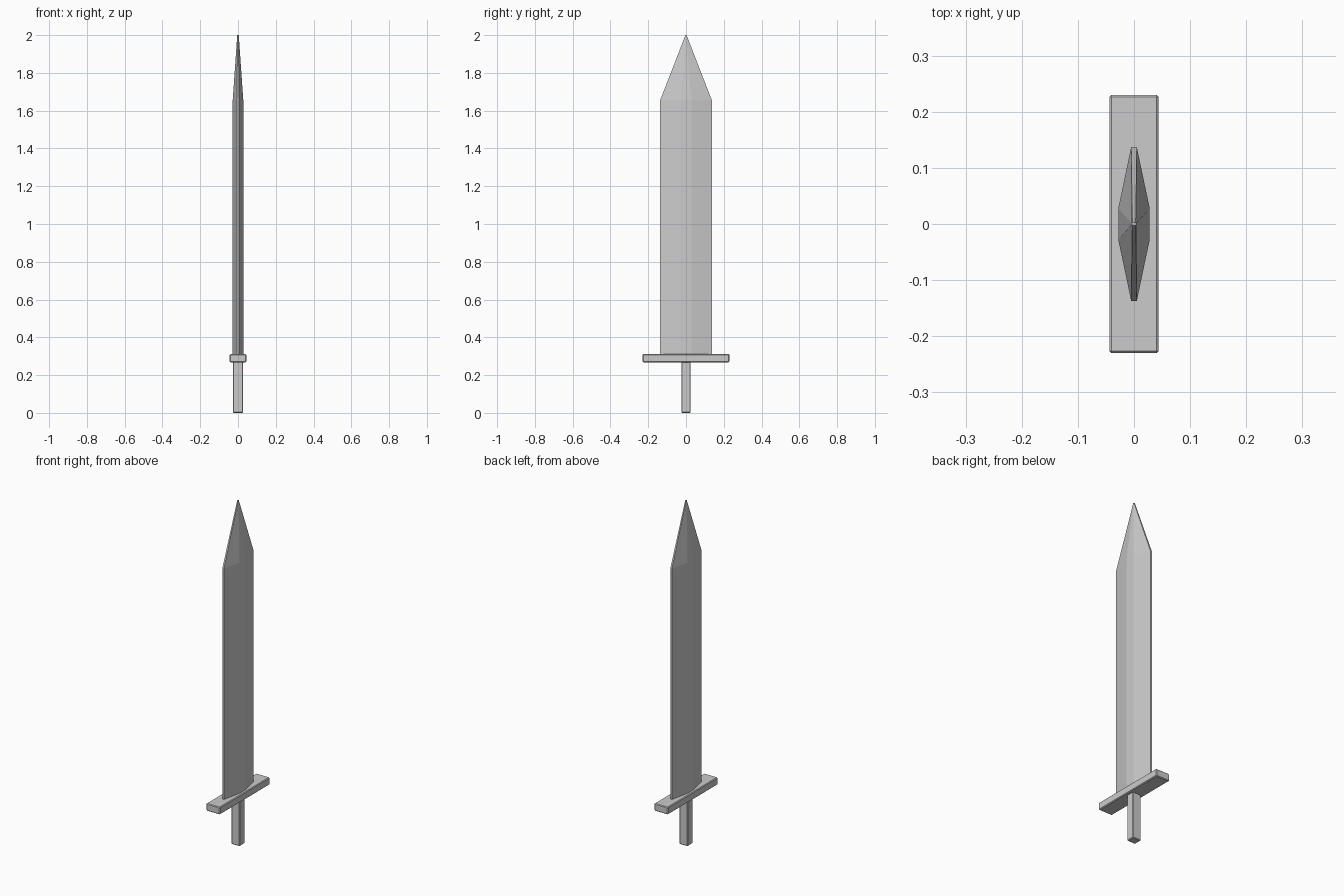
import bpy, bmesh

if "Cube" in bpy.data.objects:
    bpy.data.objects.remove(bpy.data.objects["Cube"])


def finish(name, bm):
    bmesh.ops.recalc_face_normals(bm, faces=bm.faces)
    mesh = bpy.data.meshes.new(name)
    bm.to_mesh(mesh)
    bm.free()
    obj = bpy.data.objects.new(name, mesh)
    bpy.context.collection.objects.link(obj)
    return obj


def loft(name, sections):
    """Join matching rings of points and cap both ends."""
    bm = bmesh.new()
    rings = [[bm.verts.new(p) for p in s] for s in sections]
    n = len(rings[0])
    for a, b in zip(rings, rings[1:]):
        for i in range(n):
            j = (i + 1) % n
            bm.faces.new((a[i], a[j], b[j], b[i]))
    bm.faces.new(rings[0][::-1])
    bm.faces.new(rings[-1])
    return finish(name, bm)


def blade_section(z, ridge_x, ridge_y, edge_x, edge_y):
    quarter = [(ridge_x, ridge_y), (edge_x, edge_y)]
    half = quarter + [(-x, y) for x, y in reversed(quarter)]
    return [(x, y, z) for x, y in half + [(-x, -y) for x, y in half]]


def chamfered_box(name, half_x, half_y, z0, z1, chamfer):
    bm = bmesh.new()
    bmesh.ops.create_cube(bm, size=1)
    for v in bm.verts:
        v.co.x *= 2 * half_x
        v.co.y *= 2 * half_y
        v.co.z = z1 if v.co.z > 0 else z0
    bmesh.ops.bevel(bm, geom=bm.edges[:], offset=chamfer, segments=1,
                    affect='EDGES')
    return finish(name, bm)


# Blade with flat central ridge, thin edges and pointed tip
loft("blade", [
    blade_section(0.29, 0.028, 0.028, 0.005, 0.137),
    blade_section(1.655, 0.028, 0.028, 0.005, 0.137),
    blade_section(2.0, 0.004, 0.001, 0.003, 0.003),
])

# Crossguard
chamfered_box("crossguard", 0.044, 0.23, 0.268, 0.311, 0.004)

# Grip
chamfered_box("grip", 0.027, 0.024, 0.0, 0.28, 0.004)
